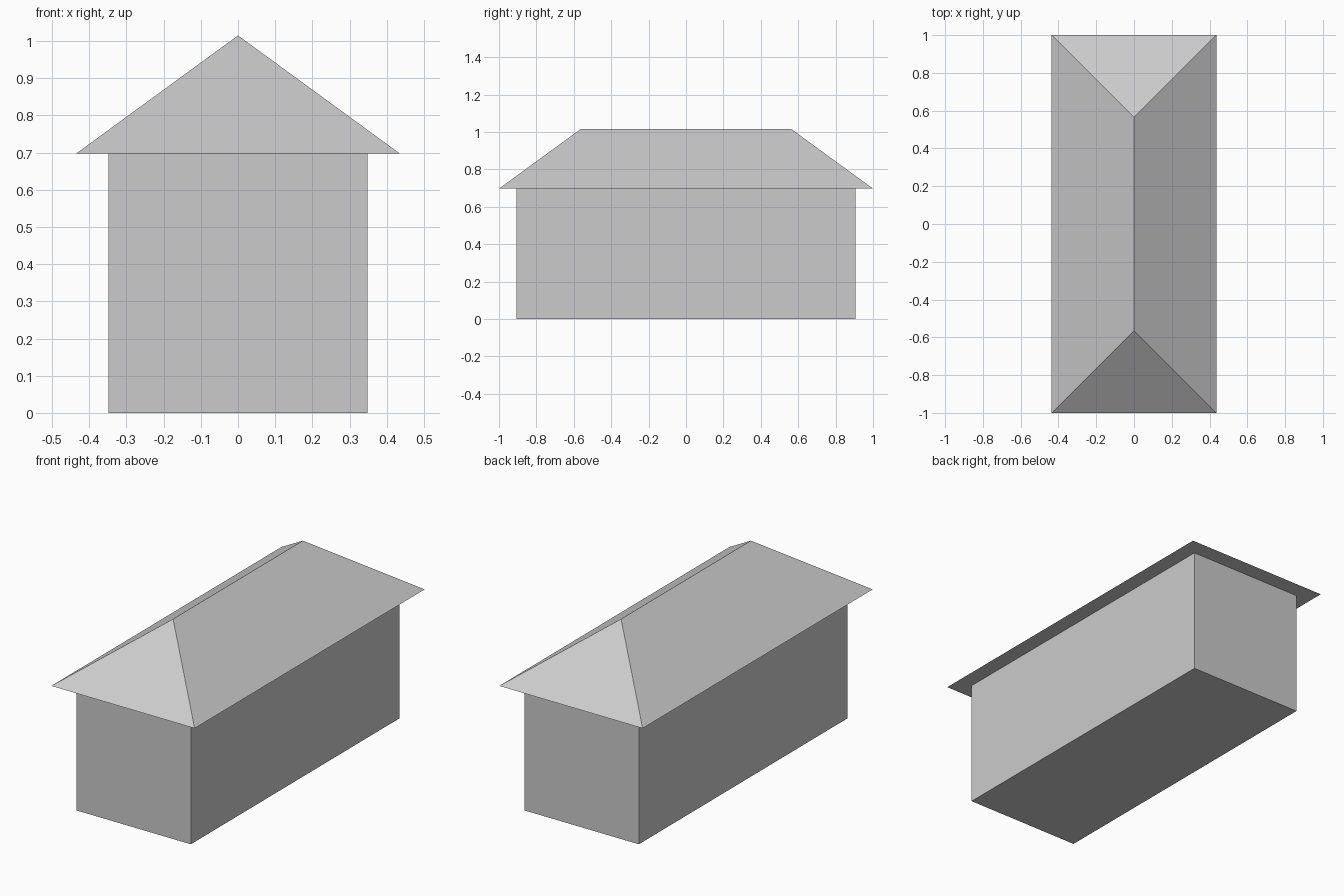
import bpy
import bmesh

cube = bpy.data.objects.get("Cube")
if cube:
    bpy.data.objects.remove(cube, do_unlink=True)

grey = bpy.data.materials.new("plain grey")
grey.use_nodes = True
color = (0.6, 0.6, 0.6, 1)
grey.diffuse_color = color
grey.node_tree.nodes["Principled BSDF"].inputs["Base Color"].default_value = color

EAVES = 0.697
RIDGE = 1.015


def block(name, half_x, half_y, z0, z1):
    """Flat-shaded box between two heights, returned as a bmesh and an object."""
    bm = bmesh.new()
    bmesh.ops.create_cube(bm, size=2)
    for v in bm.verts:
        v.co = (v.co.x * half_x, v.co.y * half_y, z1 if v.co.z > 0 else z0)
    mesh = bpy.data.meshes.new(name)
    mesh.materials.append(grey)
    obj = bpy.data.objects.new(name, mesh)
    bpy.context.collection.objects.link(obj)
    return bm, obj


# Walls
bm, walls = block("walls", 0.348, 0.907, 0, EAVES)
bm.to_mesh(walls.data)
bm.free()

# Hipped roof: the top of the box is drawn in to a ridge line
bm, roof = block("hipped_roof", 0.436, 1, EAVES, RIDGE)
for v in bm.verts:
    if v.co.z > EAVES + 0.1:
        v.co.x = 0
        v.co.y *= 0.564
bmesh.ops.remove_doubles(bm, verts=bm.verts, dist=0.001)
bmesh.ops.recalc_face_normals(bm, faces=bm.faces)
bm.to_mesh(roof.data)
bm.free()
